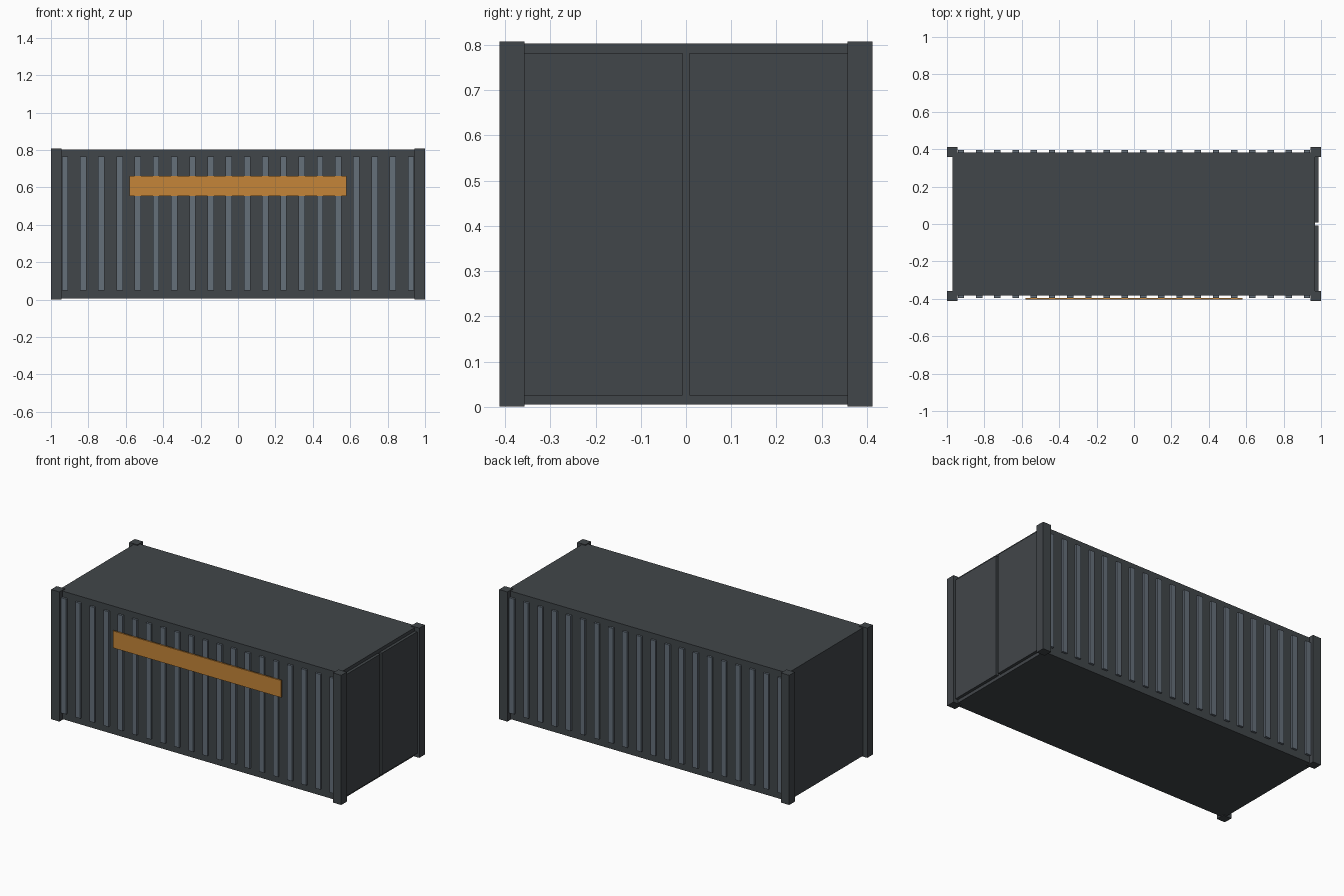
import bpy

# Remove only the default cube
if "Cube" in bpy.data.objects:
    bpy.data.objects.remove(bpy.data.objects["Cube"], do_unlink=True)


def material(name, rgb):
    m = bpy.data.materials.new(name)
    m.use_nodes = True
    m.diffuse_color = (*rgb, 1)
    m.node_tree.nodes["Principled BSDF"].inputs["Base Color"].default_value = (*rgb, 1)
    return m


steel = material("dark_steel", (0.053, 0.061, 0.067))
rib_grey = material("rib_grey", (0.13, 0.16, 0.195))
orange = material("orange_paint", (0.558, 0.235, 0.04))


def box(name, x, y, z, mat):
    """Box from (low, high) pairs on each axis."""
    pairs = (x, y, z)
    bpy.ops.mesh.primitive_cube_add(size=1, location=[sum(p) / 2 for p in pairs])
    ob = bpy.context.object
    ob.name = name
    ob.scale = [abs(p[1] - p[0]) for p in pairs]
    bpy.ops.object.transform_apply(location=False, rotation=False, scale=True)
    ob.data.materials.append(mat)
    return ob


SIDE = 0.383      # half width of the body
HEIGHT = 0.808

# Container body
box("body", (-0.97, 0.968), (-SIDE, SIDE), (0.005, 0.803), steel)

# Corner posts
for end, sx in (("left", 1), ("right", -1)):
    for face, sy in (("back", 1), ("front", -1)):
        box(f"{face}_{end}_post", (sx * 0.943, sx), (sy * 0.357, sy * 0.412),
            (0, HEIGHT), steel)

# Double doors with a narrow gap on the left end
for face, s in (("back", 1), ("front", -1)):
    box(f"{face}_door", (0.966, 0.986), (s * 0.008, s * 0.36), (0.025, 0.782), steel)

# Vertical ribs along both long sides
RIBS, FIRST = 20, 0.925
for face, s in (("back", 1), ("front", -1)):
    for i in range(RIBS):
        x = -FIRST + 2 * FIRST * i / (RIBS - 1)
        box(f"{face}_rib_{i + 1}", (x - 0.017, x + 0.017),
            (s * (SIDE - 0.005), s * 0.396), (0.048, 0.766), rib_grey)

# Painted band across the front ribs
box("front_band", (-0.58, 0.58), (-0.404, -0.395), (0.554, 0.66), orange)
